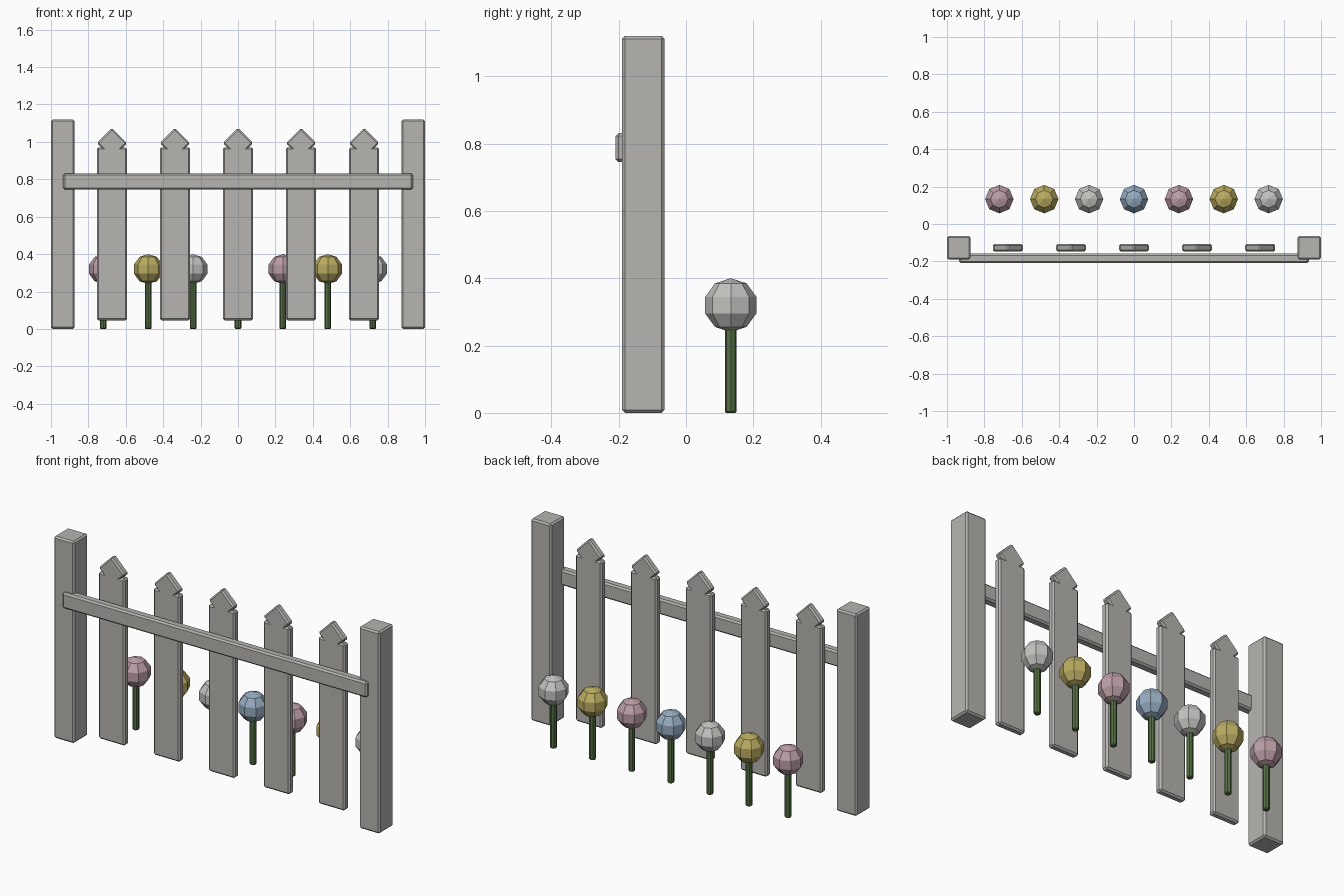
import bpy
import math

if "Cube" in bpy.data.objects:
    bpy.data.objects.remove(bpy.data.objects["Cube"])


def material(name, rgb):
    m = bpy.data.materials.new(name)
    m.diffuse_color = (*rgb, 1)
    m.use_nodes = True
    m.node_tree.nodes["Principled BSDF"].inputs["Base Color"].default_value = m.diffuse_color
    return m


WOOD = material("weathered grey wood", (0.47, 0.46, 0.435))
GREEN = material("stem green", (0.09, 0.16, 0.06))
PINK = material("petal pink", (0.50, 0.34, 0.38))
YELLOW = material("petal yellow", (0.49, 0.41, 0.12))
WHITE = material("petal white", (0.54, 0.54, 0.52))
BLUE = material("petal blue", (0.30, 0.41, 0.53))


def finish(name, mat, bevel=0, angle=30):
    ob = bpy.context.object
    ob.name = name
    ob.data.materials.append(mat)
    if bevel:
        mod = ob.modifiers.new("soft edges", 'BEVEL')
        mod.width = bevel
        mod.segments = 1
        mod.limit_method = 'ANGLE'
        mod.angle_limit = math.radians(angle)
    return ob


def box(name, center, size, bevel, tilt=0):
    bpy.ops.mesh.primitive_cube_add(size=1, location=center)
    ob = finish(name, WOOD, bevel)
    for v in ob.data.vertices:
        v.co = [c * s for c, s in zip(v.co, size)]
    ob.rotation_euler.y = tilt
    return ob


FENCE_Y = -0.127

# End posts
for side, x in (("left", -0.937), ("right", 0.937)):
    box(f"post_{side}", (x, FENCE_Y, 0.56), (0.126, 0.126, 1.12), 0.009)

# Front rail
box("rail", (0, -0.184, 0.788), (1.87, 0.05, 0.087), 0.009)

# Pickets with pointed tips made from a turned square
for i in range(5):
    x = (i - 2) * 0.337
    box(f"picket_{i + 1}", (x, FENCE_Y, 0.508), (0.162, 0.04, 0.925), 0.009)
    box(f"picket_tip_{i + 1}", (x, FENCE_Y, 0.993), (0.115, 0.04, 0.115), 0.008,
        math.radians(45))

# Row of flowers: stem and faceted head
for i, petal in enumerate((PINK, YELLOW, WHITE, BLUE, PINK, YELLOW, WHITE)):
    x, y = (i - 3) * 0.24, 0.133
    bpy.ops.mesh.primitive_cylinder_add(vertices=8, radius=0.0175, depth=0.27,
                                        location=(x, y, 0.135))
    finish(f"flower_stem_{i + 1}", GREEN, 0.004, 60)
    bpy.ops.mesh.primitive_uv_sphere_add(segments=8, ring_count=5, radius=0.08,
                                         location=(x, y, 0.32))
    finish(f"flower_head_{i + 1}", petal)
